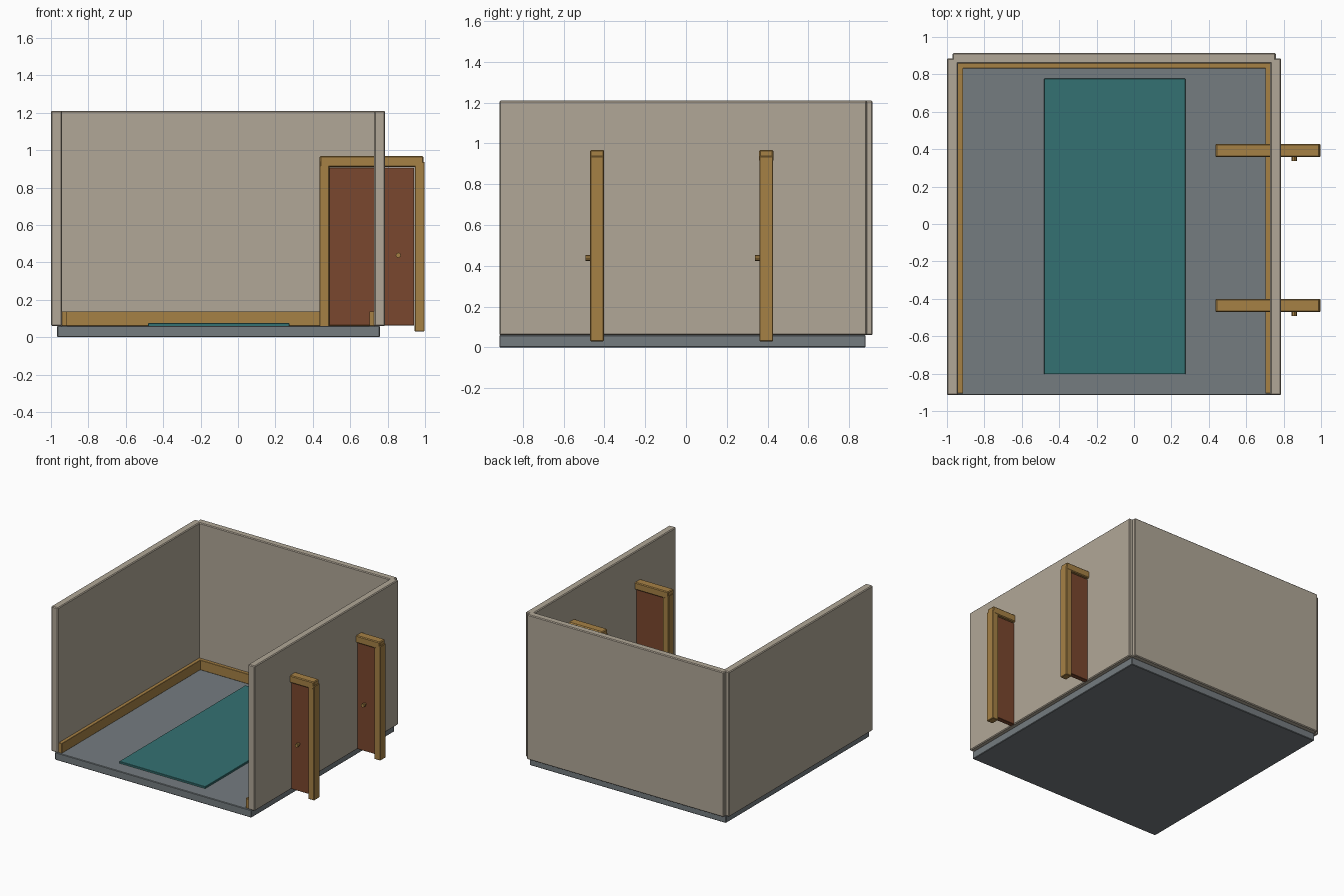
import bpy, bmesh, math
from mathutils import Matrix

if "Cube" in bpy.data.objects:
    bpy.data.objects.remove(bpy.data.objects["Cube"])


def material(name, r, g, b):
    """Flat colour given as 0-255 display values, stored as linear."""
    lin = [((c / 255 + 0.055) / 1.055) ** 2.4 for c in (r, g, b)]
    m = bpy.data.materials.new(name)
    m.diffuse_color = (*lin, 1)
    m.use_nodes = True
    m.node_tree.nodes["Principled BSDF"].inputs["Base Color"].default_value = m.diffuse_color
    return m


PLASTER = material("warm plaster", 177, 167, 151)
SLAB = material("grey slab", 117, 124, 128)
TEAL = material("teal carpet", 52, 113, 114)
OAK = material("golden oak", 166, 129, 69)
RED_WOOD = material("red brown wood", 122, 71, 46)


def finish(name, bm, mat, bevel=0.0):
    mesh = bpy.data.meshes.new(name)
    bm.to_mesh(mesh)
    bm.free()
    mesh.materials.append(mat)
    ob = bpy.data.objects.new(name, mesh)
    bpy.context.collection.objects.link(ob)
    if bevel:
        mod = ob.modifiers.new("soft edge", 'BEVEL')
        mod.width = bevel
        mod.segments = 1
    return ob


def box(name, x, y, z, mat, bevel=0.0):
    """Box from (min, max) spans along each axis."""
    bm = bmesh.new()
    spans = (x, y, z)
    centre = Matrix.Translation([(a + b) / 2 for a, b in spans])
    size = Matrix.Diagonal([b - a for a, b in spans] + [1])
    bmesh.ops.create_cube(bm, size=1, matrix=centre @ size)
    return finish(name, bm, mat, bevel)


def rod(name, x, z, y, radius, mat):
    """Eight-sided rod lying along y."""
    bm = bmesh.new()
    m = Matrix.Translation((x, (y[0] + y[1]) / 2, z)) @ Matrix.Rotation(math.pi / 2, 4, 'X')
    bmesh.ops.create_cone(bm, cap_ends=True, segments=8, radius1=radius,
                          radius2=radius, depth=y[1] - y[0], matrix=m)
    return finish(name, bm, mat)


# Floor and carpet
box("floor", (-0.967, 0.758), (-0.915, 0.88), (0.0, 0.06), SLAB, 0.004)
box("carpet", (-0.48, 0.275), (-0.803, 0.777), (0.058, 0.075), TEAL, 0.002)

# Walls
WALL_Z = (0.06, 1.21)
box("left_wall", (-1.0, -0.94), (-0.915, 0.886), WALL_Z, PLASTER, 0.006)
box("right_wall", (0.728, 0.787), (-0.915, 0.886), WALL_Z, PLASTER, 0.006)
box("back_wall", (-0.97, 0.758), (0.858, 0.915), WALL_Z, PLASTER, 0.006)

# Skirting boards
TRIM_Z = (0.06, 0.138)
box("left_skirting", (-0.942, -0.913), (-0.905, 0.86), TRIM_Z, OAK, 0.002)
box("right_skirting", (0.702, 0.73), (-0.905, 0.86), TRIM_Z, OAK, 0.002)
box("back_skirting", (-0.94, 0.728), (0.831, 0.86), TRIM_Z, OAK, 0.002)

# Two identical doors passing through the right wall
for tag, cy in (("front", -0.436), ("rear", 0.393)):
    depth = (cy - 0.034, cy + 0.034)
    box(tag + "_door_inner_post", (0.435, 0.488), depth, (0.03, 0.937), OAK, 0.004)
    box(tag + "_door_outer_post", (0.944, 0.998), depth, (0.03, 0.937), OAK, 0.004)
    box(tag + "_door_lintel", (0.437, 0.992), (cy - 0.035, cy + 0.035), (0.91, 0.968), OAK, 0.006)
    box(tag + "_door_panel", (0.486, 0.942), (cy - 0.019, cy + 0.019), (0.062, 0.906), RED_WOOD, 0.002)
    rod(tag + "_door_knob_stem", 0.857, 0.438, (cy - 0.04, cy - 0.015), 0.008, OAK)
    rod(tag + "_door_knob", 0.857, 0.438, (cy - 0.056, cy - 0.034), 0.014, OAK)
